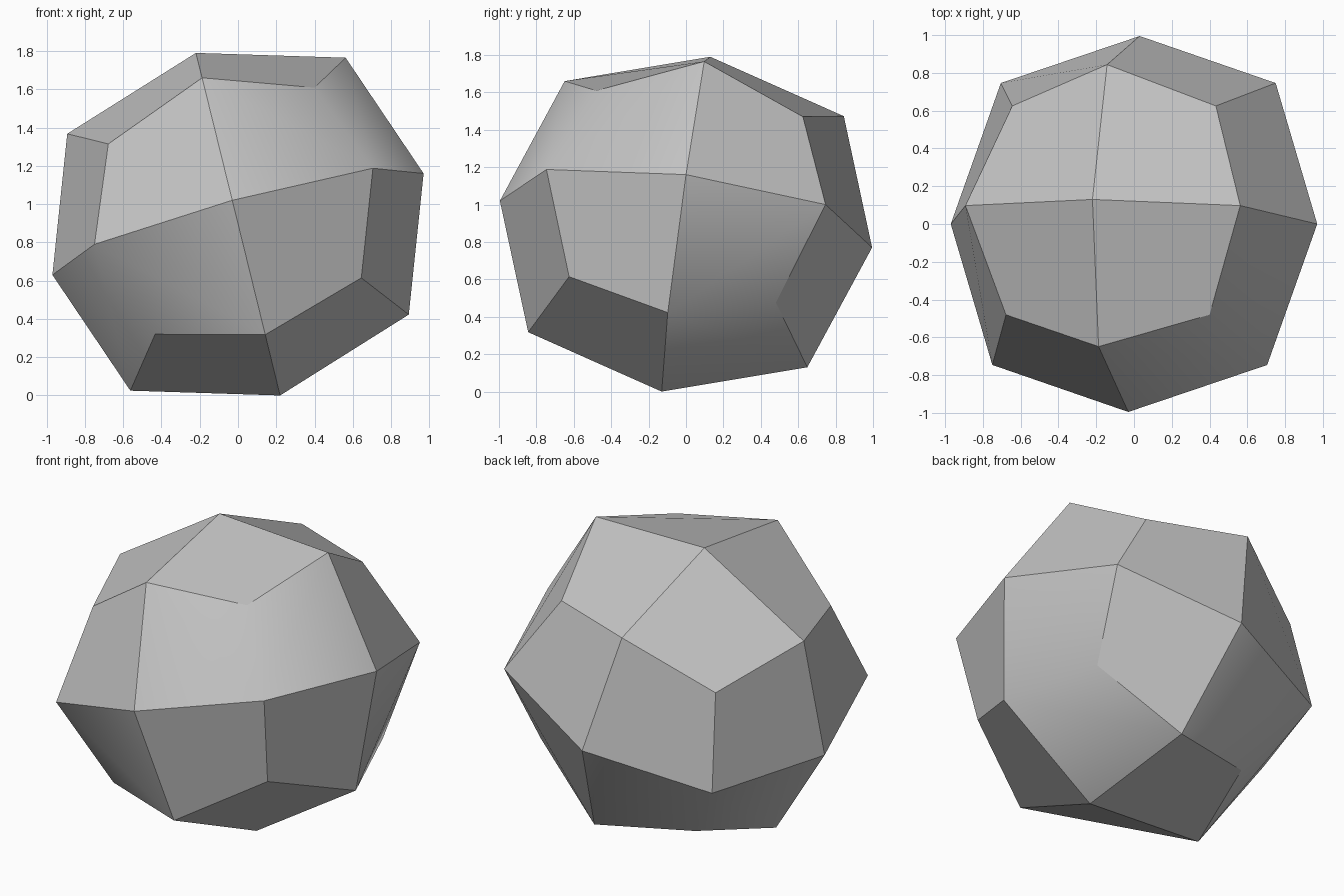
import bpy, bmesh, math
from mathutils import Matrix, Vector

start = bpy.data.objects.get("Cube")
if start:
    bpy.data.objects.remove(start, do_unlink=True)

# Axes of the tilted, slightly flattened rock, as columns
AXES = ((0.97, 0.03, -0.22), (0.0, 0.995, 0.13), (0.265, -0.125, 0.895))
CENTRE = Vector((0, 0, 0.895))

# Corners whose two listed faces blend softly: (corner signs, face axes)
SOFT = (((1, -1, 1), (0, 1)), ((1, 1, -1), (0, 2)),
        ((-1, -1, -1), (0, 1)), ((-1, 1, -1), (0, 1)))

# Stone: a cube split once and rounded towards a ball
bm = bmesh.new()
bmesh.ops.create_cube(bm, size=2)
bmesh.ops.subdivide_edges(bm, edges=bm.edges[:], cuts=1, use_grid_fill=True)


def key(vert):
    return tuple(round(c) for c in vert.co)


grid = {key(v): v for v in bm.verts}

# Soft facets are split between their two edge points
for corner, axes in SOFT:
    for axis in axes:
        ends = []
        for other in range(3):
            if other != axis:
                point = list(corner)
                point[other] = 0
                ends.append(grid[tuple(point)])
        tip = grid[corner]
        face = next(f for f in tip.link_faces if all(e in f.verts for e in ends))
        bmesh.utils.face_split(face, *ends)

# Pull edge and corner points inwards
PULL = {1: 1.0, 2: 0.75, 3: 5 / 9}
for v in bm.verts:
    v.co *= PULL[sum(abs(c) for c in key(v))]
bm.transform(Matrix.Translation(CENTRE) @ Matrix(AXES).to_4x4())
bmesh.ops.recalc_face_normals(bm, faces=bm.faces[:])

mesh = bpy.data.meshes.new("stone")
bm.to_mesh(mesh)
bm.free()
stone = bpy.data.objects.new("stone", mesh)
bpy.context.collection.objects.link(stone)

# Plain grey
grey = bpy.data.materials.new("stone grey")
grey.use_nodes = True
colour = (0.55, 0.55, 0.55, 1)
grey.diffuse_color = colour
grey.node_tree.nodes["Principled BSDF"].inputs["Base Color"].default_value = colour
mesh.materials.append(grey)

# Smooth only the soft folds
bpy.ops.object.select_all(action="DESELECT")
stone.select_set(True)
bpy.context.view_layer.objects.active = stone
bpy.ops.object.shade_smooth_by_angle(angle=math.radians(34))
